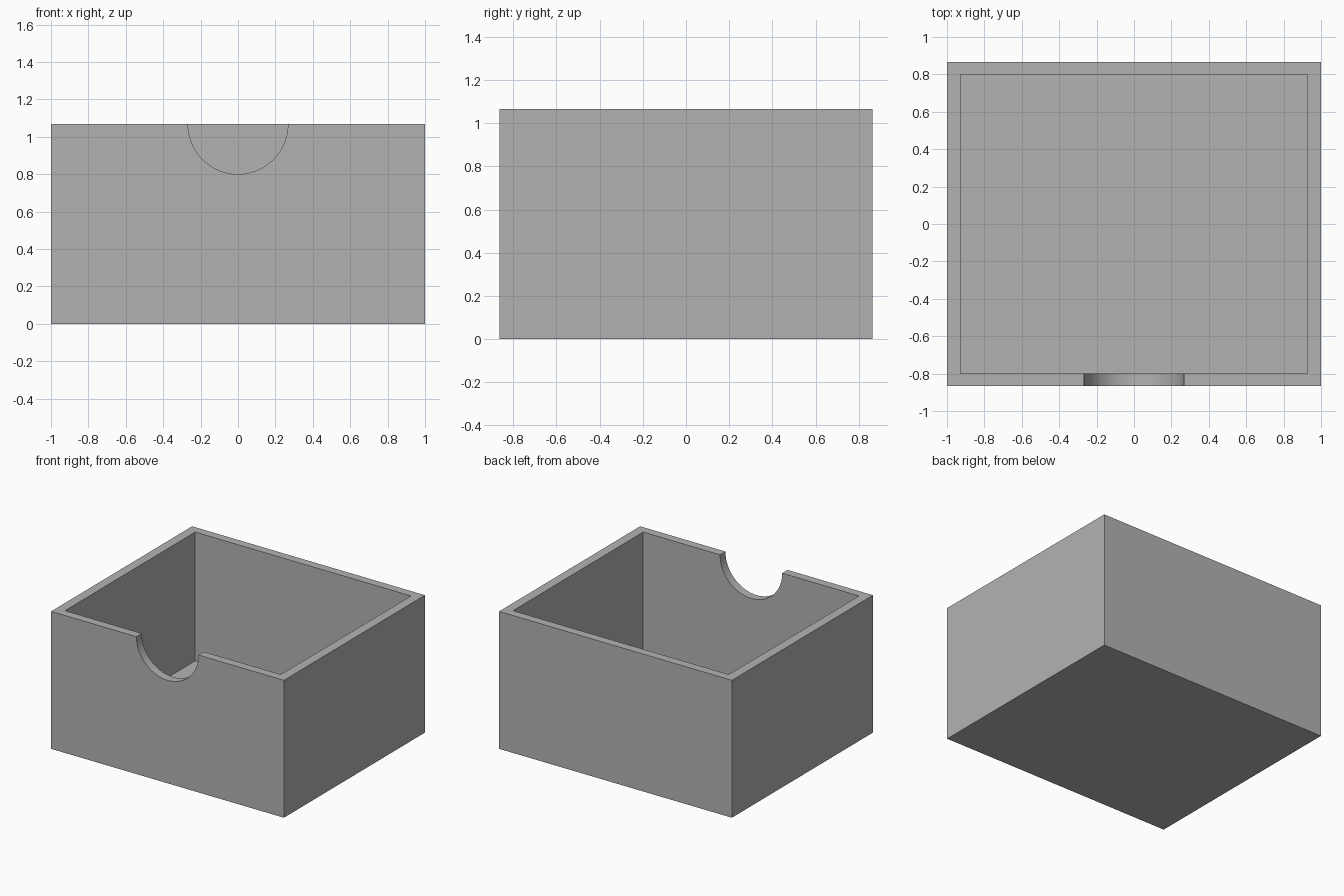
import bpy
import math

WIDTH, DEPTH, HEIGHT = 2.0, 1.73, 1.067
SIDE_WALL, END_WALL, FLOOR = 0.073, 0.066, 0.067
NOTCH_RADIUS = 0.267

default_cube = bpy.data.objects.get("Cube")
if default_cube:
    bpy.data.objects.remove(default_cube, do_unlink=True)

grey = bpy.data.materials.new("light_grey")
grey.use_nodes = True
colour = (0.45, 0.45, 0.45, 1.0)
grey.diffuse_color = colour
grey.node_tree.nodes["Principled BSDF"].inputs["Base Color"].default_value = colour


def box(name, size, bottom):
    """Block centred on x and y, with its underside at the given height."""
    bpy.ops.mesh.primitive_cube_add(size=1, location=(0, 0, bottom + size[2] / 2))
    obj = bpy.context.object
    obj.name = name
    obj.scale = size
    bpy.ops.object.transform_apply(location=True, rotation=True, scale=True)
    obj.data.materials.append(grey)
    return obj


def cut(target, cutter):
    """Subtract the cutter from the target, then discard it."""
    cutter.hide_render = True
    mod = target.modifiers.new(cutter.name, "BOOLEAN")
    mod.operation = "DIFFERENCE"
    mod.solver = "EXACT"
    mod.object = cutter
    bpy.context.view_layer.objects.active = target
    bpy.ops.object.modifier_apply(modifier=mod.name)
    bpy.data.objects.remove(cutter, do_unlink=True)


# Outer block
tray = box("open_box", (WIDTH, DEPTH, HEIGHT), 0)

# Hollow interior, open at the top
cut(tray, box("interior_cutter",
              (WIDTH - 2 * SIDE_WALL, DEPTH - 2 * END_WALL, HEIGHT), FLOOR))

# Half-round finger notch in the front rim
bpy.ops.mesh.primitive_cylinder_add(
    vertices=96, radius=NOTCH_RADIUS, depth=4 * END_WALL,
    location=(0, -DEPTH / 2 + END_WALL / 2, HEIGHT), rotation=(math.pi / 2, 0, 0))
notch = bpy.context.object
notch.name = "notch_cutter"
notch.data.materials.append(grey)
cut(tray, notch)

# Smooth notch curve with crisp box edges
bpy.ops.object.select_all(action="DESELECT")
tray.select_set(True)
bpy.context.view_layer.objects.active = tray
bpy.ops.object.shade_smooth_by_angle(angle=math.radians(30))
